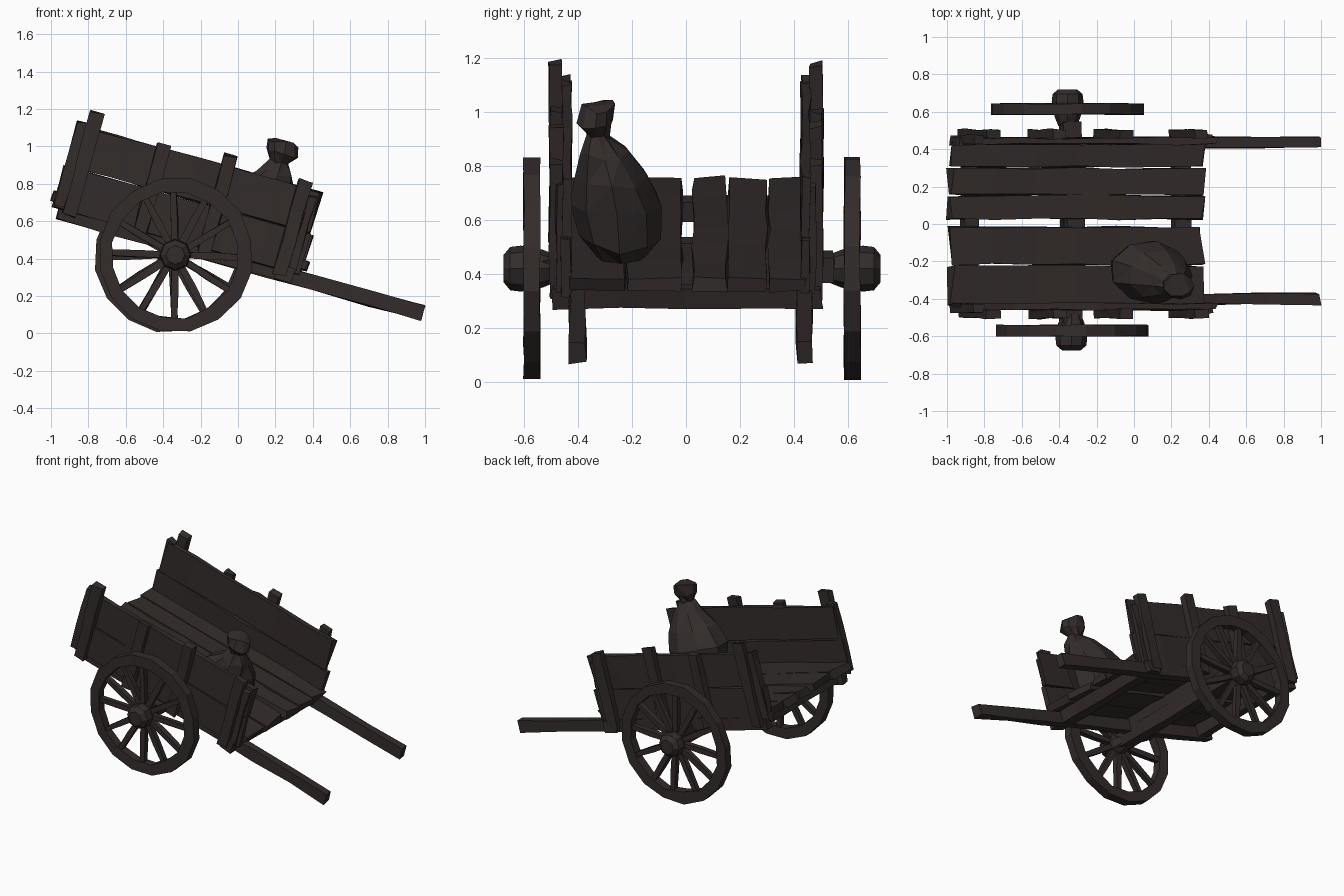
import bpy, bmesh, random
from math import sin, cos, pi, radians
from mathutils import Matrix, Vector

random.seed(4)
cube = bpy.data.objects.get("Cube")
if cube:
    bpy.data.objects.remove(cube, do_unlink=True)

mat = bpy.data.materials.new("dark_brown")
COLOR = (0.033, 0.025, 0.024, 1)
mat.use_nodes = True
mat.diffuse_color = COLOR
bsdf = next(n for n in mat.node_tree.nodes if n.type == 'BSDF_PRINCIPLED')
bsdf.inputs["Base Color"].default_value = COLOR
bsdf.inputs["Roughness"].default_value = 0.9

# Cart body frame: origin on the axle, tipped down toward the shafts
AXLE = Vector((-0.34, 0, 0.42))
TILT = Matrix.Translation(AXLE) @ Matrix.Rotation(radians(15.5), 4, 'Y')


def finish(name, bm, matrix):
    bmesh.ops.recalc_face_normals(bm, faces=bm.faces)
    bm.transform(matrix)
    mesh = bpy.data.meshes.new(name)
    bm.to_mesh(mesh)
    bm.free()
    mesh.materials.append(mat)
    obj = bpy.data.objects.new(name, mesh)
    bpy.context.collection.objects.link(obj)
    return obj


def loft(bm, rings, closed=False):
    """Skin a list of point rings; cap the ends unless the loft is closed."""
    loops = [[bm.verts.new(p) for p in ring] for ring in rings]
    pairs = list(zip(loops, loops[1:]))
    if closed:
        pairs.append((loops[-1], loops[0]))
    else:
        bm.faces.new(loops[0])
        bm.faces.new(loops[-1])
    for a, b in pairs:
        for i in range(len(a)):
            j = (i + 1) % len(a)
            bm.faces.new((a[i], a[j], b[j], b[i]))


def wob(a):
    return random.uniform(-a, a)


def timber(name, start, end, axis, wear=0.006, ragged=0.0, cuts=4):
    """Rough-hewn box between two corners, sliced along one axis."""
    a, b = Vector(start), Vector(end)
    p, q = [i for i in range(3) if i != axis]
    rings = []
    for k in range(cuts + 1):
        ring = []
        for s, t in ((0, 0), (1, 0), (1, 1), (0, 1)):
            v = Vector()
            v[axis] = a[axis] + (b[axis] - a[axis]) * k / cuts
            if k in (0, cuts):
                v[axis] += wob(ragged)
            v[p] = (b if s else a)[p] + wob(wear)
            v[q] = (b if t else a)[q] + wob(wear)
            ring.append(v)
        rings.append(ring)
    bm = bmesh.new()
    loft(bm, rings)
    return finish(name, bm, TILT)


# Bed planks with a worn gap down the middle
for i, (y0, y1) in enumerate([(-.43, -.225), (-.217, -.015), (.025, .15),
                              (.157, .298), (.306, .44)]):
    timber(f"bed_plank_{i + 1}", (-.70, y0, .105), (.69, y1, .155), 0, .006, .02, 6)

# Side walls: two boards each, held by four posts
POSTS = ((-.60, .62), (-.21, .55), (.15, .59), (.57, .57))
for side, s in (("left", 1), ("right", -1)):
    timber(f"{side}_lower_board", (-.69, s * .425, .075), (.68, s * .46, .30), 0, .005, .015, 6)
    timber(f"{side}_upper_board", (-.68, s * .425, .306), (.67, s * .458, .532), 0, .006, .015, 6)
    for i, (u, top) in enumerate(POSTS):
        timber(f"{side}_post_{i + 1}", (u - .037, s * .455, .05), (u + .037, s * .505, top),
               2, .005, .01, 3)
    # Raised end board and narrow batten beside the end posts
    timber(f"{side}_rear_end_board", (-.69, s * .428, .09), (-.63, s * .475, .55), 2, .005, .01, 3)
    timber(f"{side}_front_batten", (.61, s * .44, .09), (.65, s * .48, .50), 2, .005, .01, 3)

# Pulling shafts running under the bed
for side, y in (("left", .437), ("right", -.4)):
    timber(f"{side}_shaft", (-.66, y - .03, .015), (1.36, y + .03, .095), 0, .006, .006, 7)

# Cross beams below the bed
timber("front_cross_beam", (.55, -.49, .02), (.64, .50, .10), 1, .006, .01)
timber("rear_cross_beam", (-.62, -.43, .03), (-.54, .43, .105), 1, .006, .01)
timber("axle_beam", (-.05, -.53, -.045), (.05, .55, .05), 1, .006, .01)
timber("axle_bolster", (-.05, -.43, .045), (.05, .43, .108), 1, .004, .01)


def wheel(side, y, x, out):
    place = Matrix.Translation((x, y, AXLE.z))
    # Faceted rim
    seg = 16
    bm = bmesh.new()
    rings = []
    for k in range(seg):
        a = 2 * pi * (k + .5) / seg
        outer, inner = .414 + wob(.006), .34 + wob(.008)
        rings.append([(r * cos(a), d + wob(.003), r * sin(a)) for r, d in
                      ((inner, -.03), (outer, -.03), (outer, .03), (inner, .03))])
    loft(bm, rings, closed=True)
    finish(f"{side}_wheel_rim", bm, place)
    # Tapered spokes
    bm = bmesh.new()
    count = 12
    for k in range(count):
        a = 2 * pi * k / count + wob(.06)
        radial, across = Vector((cos(a), 0, sin(a))), Vector((-sin(a), 0, cos(a)))
        rings = []
        for r, w in ((.05, .017), (.20, .019), (.36, .015)):
            rings.append([radial * r + across * (w * c + wob(.003)) + Vector((0, .018 * d, 0))
                          for c, d in ((-1, -1), (1, -1), (1, 1), (-1, 1))])
        loft(bm, rings)
    finish(f"{side}_wheel_spokes", bm, place)
    # Hub with a tapered outer cap
    bm = bmesh.new()
    loft(bm, [[(r * cos(2 * pi * k / 8), out * d, r * sin(2 * pi * k / 8)) for k in range(8)]
              for d, r in ((-.09, .05), (-.04, .07), (.04, .085), (.08, .08), (.105, .05))])
    finish(f"{side}_wheel_hub", bm, place)


wheel("left", .615, -.355, 1)
wheel("right", -.57, -.335, -1)

# Grain sack tied at the neck, standing on the bed
bm = bmesh.new()
rings = []
for v, r, u, y in ((.15, .12, .36, -.24), (.22, .19, .35, -.245), (.35, .215, .345, -.255),
                   (.46, .175, .37, -.275), (.56, .11, .40, -.30), (.625, .05, .41, -.325),
                   (.68, .085, .41, -.335), (.735, .08, .40, -.33)):
    n = 9
    rings.append([(u + (r + wob(.012)) * cos(2 * pi * k / n),
                   y + (.8 * r + wob(.008)) * sin(2 * pi * k / n),
                   v + wob(.014)) for k in range(n)])
loft(bm, rings)
bmesh.ops.triangulate(bm, faces=bm.faces)
finish("grain_sack", bm, TILT)
